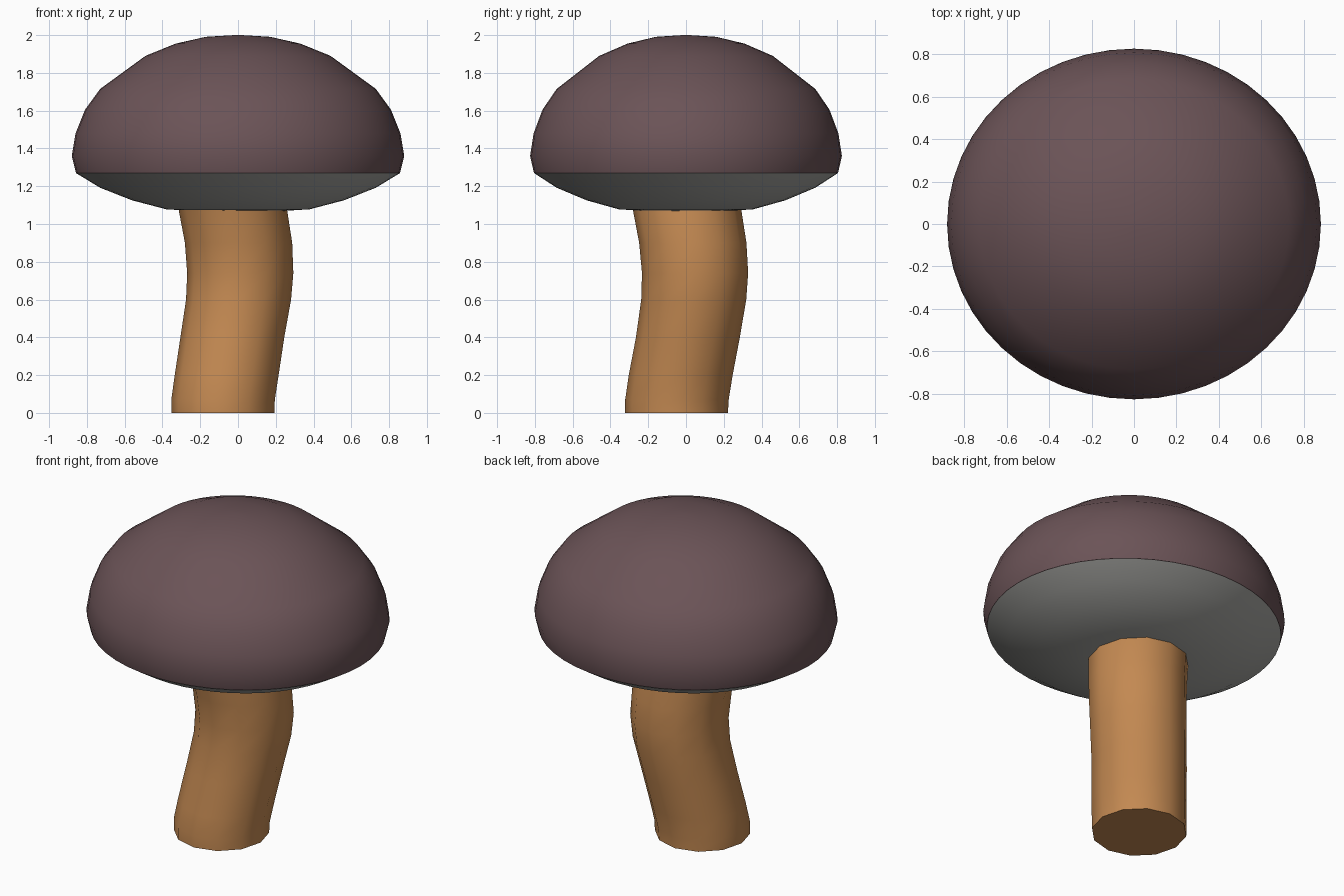
import bpy, bmesh, math

if "Cube" in bpy.data.objects:
    bpy.data.objects.remove(bpy.data.objects["Cube"])


def material(name, rgb):
    m = bpy.data.materials.new(name)
    m.diffuse_color = (*rgb, 1.0)
    m.use_nodes = True
    m.node_tree.nodes["Principled BSDF"].inputs["Base Color"].default_value = m.diffuse_color
    return m


def loft(name, rings, sides, mat):
    """Skin a list of (cx, cy, z, rx, ry) rings and close both ends."""
    bm = bmesh.new()
    loops = []
    for cx, cy, z, rx, ry in rings:
        loops.append([bm.verts.new((cx + rx * math.cos(2 * math.pi * i / sides),
                                    cy + ry * math.sin(2 * math.pi * i / sides), z))
                      for i in range(sides)])
    for a, b in zip(loops, loops[1:]):
        for i in range(sides):
            j = (i + 1) % sides
            bm.faces.new((a[i], a[j], b[j], b[i]))
    bm.faces.new(loops[0][::-1])
    bm.faces.new(loops[-1])
    bmesh.ops.recalc_face_normals(bm, faces=bm.faces)
    me = bpy.data.meshes.new(name)
    bm.to_mesh(me)
    bm.free()
    me.materials.append(mat)
    ob = bpy.data.objects.new(name, me)
    bpy.context.collection.objects.link(ob)
    bpy.ops.object.select_all(action='DESELECT')
    ob.select_set(True)
    bpy.context.view_layer.objects.active = ob
    bpy.ops.object.shade_smooth_by_angle(angle=math.radians(40))
    return ob


cap_mat = material("plum_brown", (0.147, 0.087, 0.095))
gill_mat = material("warm_grey", (0.40, 0.40, 0.38))
stem_mat = material("tan_brown", (0.546, 0.25, 0.084))

OVAL = 0.938  # the cap is slightly narrower front to back


def oval_rings(profile):
    return [(0, 0, z, r, r * OVAL) for r, z in profile]


# Domed cap
loft("cap", oval_rings([(0.858, 1.27), (0.88, 1.36), (0.86, 1.48), (0.81, 1.605),
                        (0.73, 1.715), (0.49, 1.89), (0.33, 1.955),
                        (0.17, 1.991), (0.02, 2.0)]), 48, cap_mat)

# Shallow bowl under the cap
loft("cap_underside", oval_rings([(0.25, 1.07), (0.38, 1.078), (0.56, 1.125),
                                  (0.73, 1.192), (0.857, 1.269)]), 48, gill_mat)

# Curved stem, following a gentle S
stem_path = [(-0.08, -0.05, 0.0, 0.272), (-0.079, -0.048, 0.07, 0.274),
             (-0.06, -0.028, 0.2, 0.275), (-0.03, 0.01, 0.4, 0.275),
             (0.003, 0.041, 0.6, 0.278), (0.012, 0.048, 0.74, 0.281),
             (0.003, 0.036, 0.9, 0.284), (-0.028, 0.005, 1.08, 0.287),
             (-0.04, -0.005, 1.14, 0.287)]
loft("stem", [(x, y, z, r, r) for x, y, z, r in stem_path], 12, stem_mat)
